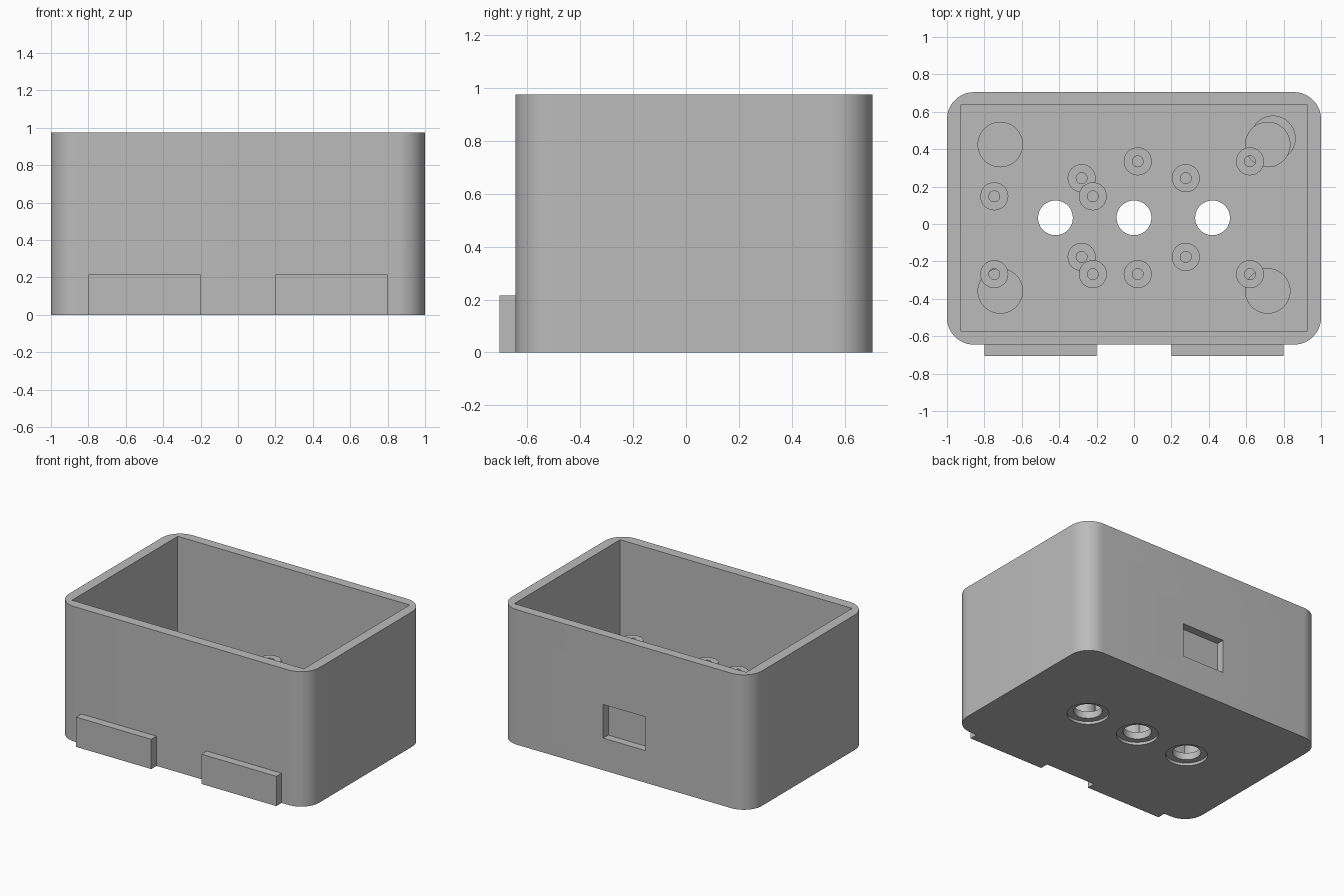
import bpy, bmesh, math
from math import cos, sin, pi

cube = bpy.data.objects.get("Cube")
if cube:
    bpy.data.objects.remove(cube, do_unlink=True)

grey = bpy.data.materials.new("plain grey")
grey.use_nodes = True
grey.diffuse_color = (0.5, 0.5, 0.5, 1)
grey.node_tree.nodes["Principled BSDF"].inputs["Base Color"].default_value = (0.5, 0.5, 0.5, 1)

FLOOR, TOP, POST_BASE = 0.07, 0.975, 0.04


def make(name, bm):
    bmesh.ops.recalc_face_normals(bm, faces=bm.faces)
    mesh = bpy.data.meshes.new(name)
    bm.to_mesh(mesh)
    bm.free()
    mesh.materials.append(grey)
    ob = bpy.data.objects.new(name, mesh)
    bpy.context.collection.objects.link(ob)
    return ob


def prism(name, outline, z0, z1):
    bm = bmesh.new()
    low = [bm.verts.new((x, y, z0)) for x, y in outline]
    high = [bm.verts.new((x, y, z1)) for x, y in outline]
    bm.faces.new(low)
    bm.faces.new(high)
    for i in range(len(low)):
        j = (i + 1) % len(low)
        bm.faces.new((low[i], low[j], high[j], high[i]))
    return make(name, bm)


def box(name, x0, x1, y0, y1, z0, z1):
    return prism(name, [(x0, y0), (x1, y0), (x1, y1), (x0, y1)], z0, z1)


def circle(x, y, r, n=48):
    return [(x + r * cos(2 * pi * i / n), y + r * sin(2 * pi * i / n)) for i in range(n)]


def rounded_rect(x0, x1, y0, y1, r, steps=12):
    corners = [(x1 - r, y1 - r), (x0 + r, y1 - r), (x0 + r, y0 + r), (x1 - r, y0 + r)]
    return [(cx + r * cos(a), cy + r * sin(a))
            for k, (cx, cy) in enumerate(corners)
            for a in [pi / 2 * (k + i / steps) for i in range(steps + 1)]]


def cut(target, cutter):
    bpy.context.view_layer.objects.active = target
    mod = target.modifiers.new("cut", 'BOOLEAN')
    mod.operation = 'DIFFERENCE'
    mod.solver = 'EXACT'
    mod.object = cutter
    bpy.ops.object.modifier_apply(modifier=mod.name)
    bpy.data.objects.remove(cutter, do_unlink=True)


def smooth(ob):
    bpy.ops.object.select_all(action='DESELECT')
    ob.select_set(True)
    bpy.context.view_layer.objects.active = ob
    bpy.ops.object.shade_smooth_by_angle(angle=math.radians(30))


def post(name, x, y, top, outer=0.075, inner=0.029, n=32):
    # Hollow screw post, open at both ends
    bm = bmesh.new()
    rings = [[bm.verts.new((px, py, z)) for px, py in circle(x, y, r, n)]
             for r, z in [(inner, POST_BASE), (outer, POST_BASE), (outer, top), (inner, top)]]
    for k in range(4):
        a, b = rings[k], rings[(k + 1) % 4]
        for i in range(n):
            j = (i + 1) % n
            bm.faces.new((a[i], a[j], b[j], b[i]))
    smooth(make(name, bm))


# Rounded shell with a square-cornered cavity
shell = prism("case_shell", rounded_rect(-1, 1, -0.645, 0.705, 0.145), 0, TOP)
cut(shell, box("cavity", -0.927, 0.927, -0.572, 0.636, FLOOR, TOP + 0.2))

# Blind port recess in the back wall
cut(shell, box("port_recess", -0.168, 0.168, 0.647, 0.8, 0.232, 0.475))

# Counterbored holes through the floor
for x in (-0.42, 0, 0.42):
    cut(shell, prism("hole", circle(x, 0.033, 0.093), -0.1, 0.2))
    cut(shell, prism("counterbore", circle(x, 0.033, 0.137), -0.1, 0.02))

# Round shallow pockets in the floor
for x in (-0.715, 0.715):
    for y in (-0.358, 0.425):
        cut(shell, prism("pocket", circle(x, y, 0.119), POST_BASE, 0.2))
cut(shell, prism("offset_pocket", circle(0.743, 0.458, 0.119), 0.05, 0.2))
smooth(shell)

# Three groups of screw posts: name, x pair, y pair, top height
for name, xs, ys, top in [("right_post", (-0.747, -0.22), (-0.268, 0.148), 0.45),
                          ("left_post", (0.02, 0.62), (-0.268, 0.335), 0.45),
                          ("middle_post", (-0.28, 0.277), (-0.176, 0.245), 0.35)]:
    for x in xs:
        for y in ys:
            post(name, x, y, top)

# Tabs along the bottom of the front
for name, x in (("right_tab", -0.8), ("left_tab", 0.2)):
    box(name, x, x + 0.6, -0.705, -0.64, 0, 0.215)
